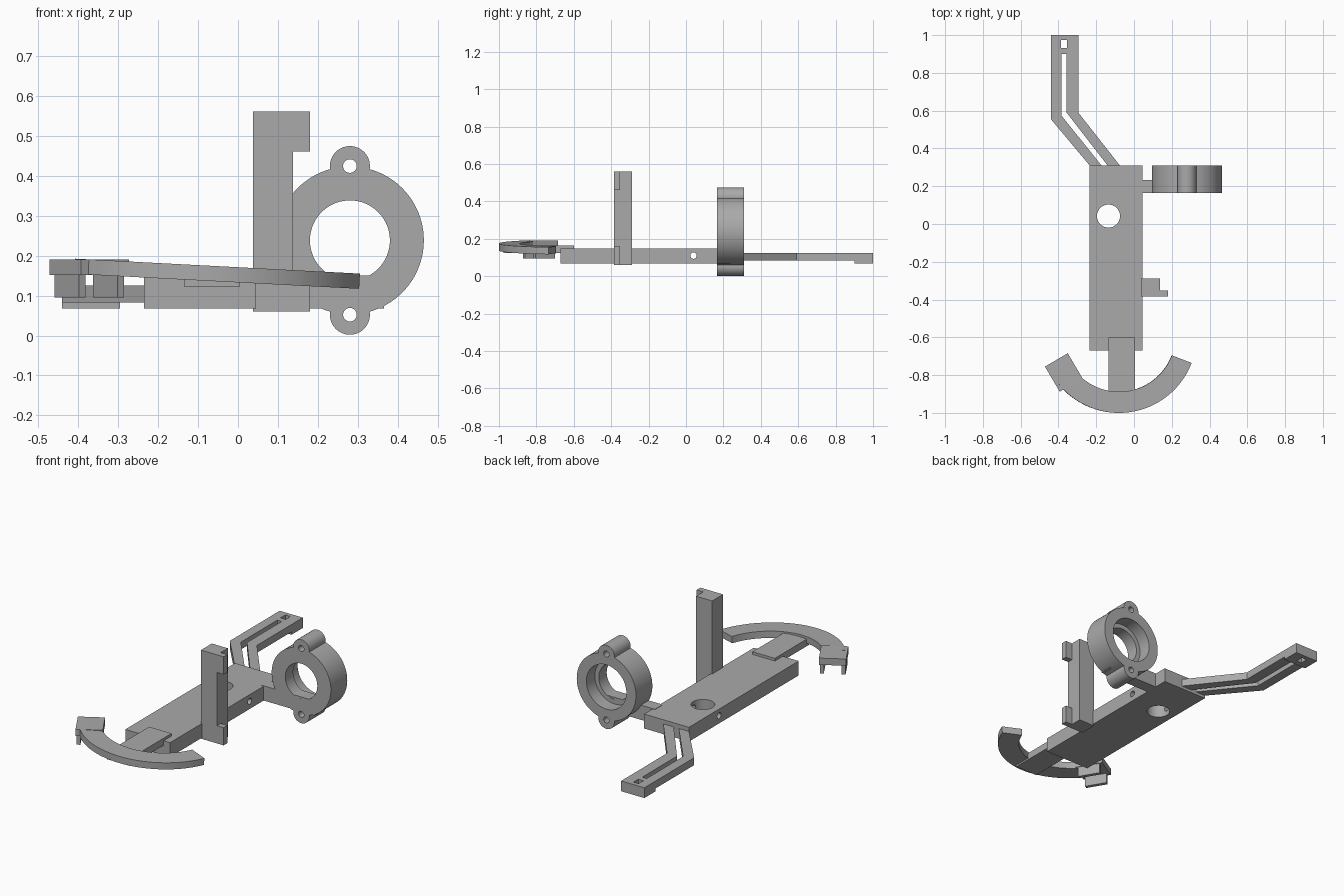
import bpy, bmesh
from math import radians, cos, sin
from mathutils import Matrix, Vector

cube = bpy.data.objects.get("Cube")
if cube:
    bpy.data.objects.remove(cube, do_unlink=True)

grey = bpy.data.materials.new("plain grey")
grey.use_nodes = True
grey.diffuse_color = (0.4, 0.4, 0.4, 1)
grey.node_tree.nodes["Principled BSDF"].inputs["Base Color"].default_value = (0.4, 0.4, 0.4, 1)
parts = []


def finish(name, bm):
    bmesh.ops.recalc_face_normals(bm, faces=bm.faces)
    mesh = bpy.data.meshes.new(name)
    bm.to_mesh(mesh)
    bm.free()
    mesh.materials.append(grey)
    obj = bpy.data.objects.new(name, mesh)
    bpy.context.collection.objects.link(obj)
    parts.append(obj)
    return obj


def prism(name, outline, z0, z1):
    bm = bmesh.new()
    face = bm.faces.new([bm.verts.new((x, y, z0)) for x, y in outline])
    top = bmesh.ops.extrude_face_region(bm, geom=[face])["geom"]
    bmesh.ops.translate(bm, vec=(0, 0, z1 - z0),
                        verts=[v for v in top if isinstance(v, bmesh.types.BMVert)])
    return finish(name, bm)


def box(name, x0, x1, y0, y1, z0, z1):
    return prism(name, [(x0, y0), (x1, y0), (x1, y1), (x0, y1)], z0, z1)


def cylinder(name, center, radius, depth, axis, sides=64):
    bm = bmesh.new()
    turn = Vector((0, 0, 1)).rotation_difference(Vector(axis)).to_matrix().to_4x4()
    bmesh.ops.create_cone(bm, cap_ends=True, segments=sides, radius1=radius, radius2=radius,
                          depth=depth, matrix=Matrix.Translation(center) @ turn)
    return finish(name, bm)


def combine(target, tool, operation="DIFFERENCE"):
    mod = target.modifiers.new("combine", "BOOLEAN")
    mod.operation = operation
    mod.solver = "EXACT"
    mod.object = tool
    bpy.context.view_layer.objects.active = target
    bpy.ops.object.modifier_apply(modifier=mod.name)
    parts.remove(tool)
    bpy.data.objects.remove(tool, do_unlink=True)


X, Y, Z = (1, 0, 0), (0, 1, 0), (0, 0, 1)

# Base plate with a vertical hole and a cross hole
base = box("base_plate", -0.235, 0.045, -0.67, 0.31, 0.067, 0.148)
combine(base, cylinder("cutter", (-0.135, 0.042, 0.1), 0.061, 0.3, Z))
combine(base, cylinder("cutter", (-0.1, 0.04, 0.11), 0.017, 0.5, X, 32))

# Ring holder: round body, two ears, stepped bore
RX, RZ, RY = 0.28, 0.238, 0.2375
ring = cylinder("ring_holder", (RX, RY, RZ), 0.185, 0.146, Y, 96)
for side in (-1, 1):
    combine(ring, cylinder("ear", (RX, RY, RZ + side * 0.186), 0.05, 0.146, Y), "UNION")
combine(ring, cylinder("cutter", (RX, RY, RZ), 0.1, 0.4, Y, 96))
combine(ring, cylinder("cutter", (RX, 0.335, RZ), 0.125, 0.2, Y, 96))
combine(ring, box("ring_bracket", 0.03, 0.365, 0.165, 0.234, 0.067, 0.15), "UNION")
for side in (-1, 1):
    combine(ring, cylinder("cutter", (RX, RY, RZ + side * 0.186), 0.017, 0.4, Y, 32))

# Upright post with a hook at each end
box("post", 0.038, 0.138, -0.385, -0.288, 0.06, 0.56)
for name, low in (("lower_hook", 0.06), ("upper_hook", 0.46)):
    box(name, 0.13, 0.18, -0.385, -0.352, low, low + 0.1)

# Cranked rear arm with a slot, a square hole and a foot
arm = prism("rear_arm", [(-0.44, 1), (-0.44, 0.555), (-0.235, 0.31), (-0.235, 0.3),
                         (-0.075, 0.3), (-0.075, 0.31), (-0.295, 0.59), (-0.295, 1)], 0.083, 0.125)
combine(arm, box("foot", -0.44, -0.295, 0.9, 1, 0.067, 0.1), "UNION")
combine(arm, prism("cutter", [(-0.385, 0.9), (-0.385, 0.575), (-0.172, 0.31),
                              (-0.14, 0.31), (-0.357, 0.59), (-0.357, 0.9)], 0, 0.2))
combine(arm, box("cutter", -0.387, -0.355, 0.932, 0.975, 0, 0.2))

# Tongue joining the base to the curved rail
box("tongue", -0.135, 0.005, -0.975, -0.6, 0.123, 0.163)

# Curved rail, slightly tilted sideways
steps = 48
angles = [radians(217 + (339 - 217) * i / steps) for i in range(steps + 1)]
outline = [(0.412 * cos(a), 0.412 * sin(a)) for a in angles]
outline += [(0.3 * cos(a), 0.3 * sin(a)) for a in reversed(angles)]
rail = prism("curved_rail", outline, -0.019, 0.019)
rail.data.transform(Matrix.Translation((-0.08, -0.588, 0.156)) @ Matrix.Rotation(radians(3), 4, "Y"))

# Clip at the end of the rail: cap and two legs, turned with the rail
turn = Matrix.Translation((-0.372, -0.786, 0)) @ Matrix.Rotation(radians(30.5), 4, "Z")
for name, x0, x1, y0, y1, z0, z1 in (
        ("clip_cap", -0.07, 0.07, -0.077, 0.077, 0.152, 0.19),
        ("clip_outer_leg", -0.066, -0.046, -0.06, 0.06, 0.095, 0.16),
        ("clip_inner_leg", 0.046, 0.066, -0.06, 0.06, 0.095, 0.16)):
    box(name, x0, x1, y0, y1, z0, z1).data.transform(turn)

# Smooth the round walls, keep the edges sharp
bpy.ops.object.select_all(action="DESELECT")
for obj in parts:
    obj.select_set(True)
bpy.context.view_layer.objects.active = base
bpy.ops.object.shade_smooth_by_angle(angle=radians(30))
